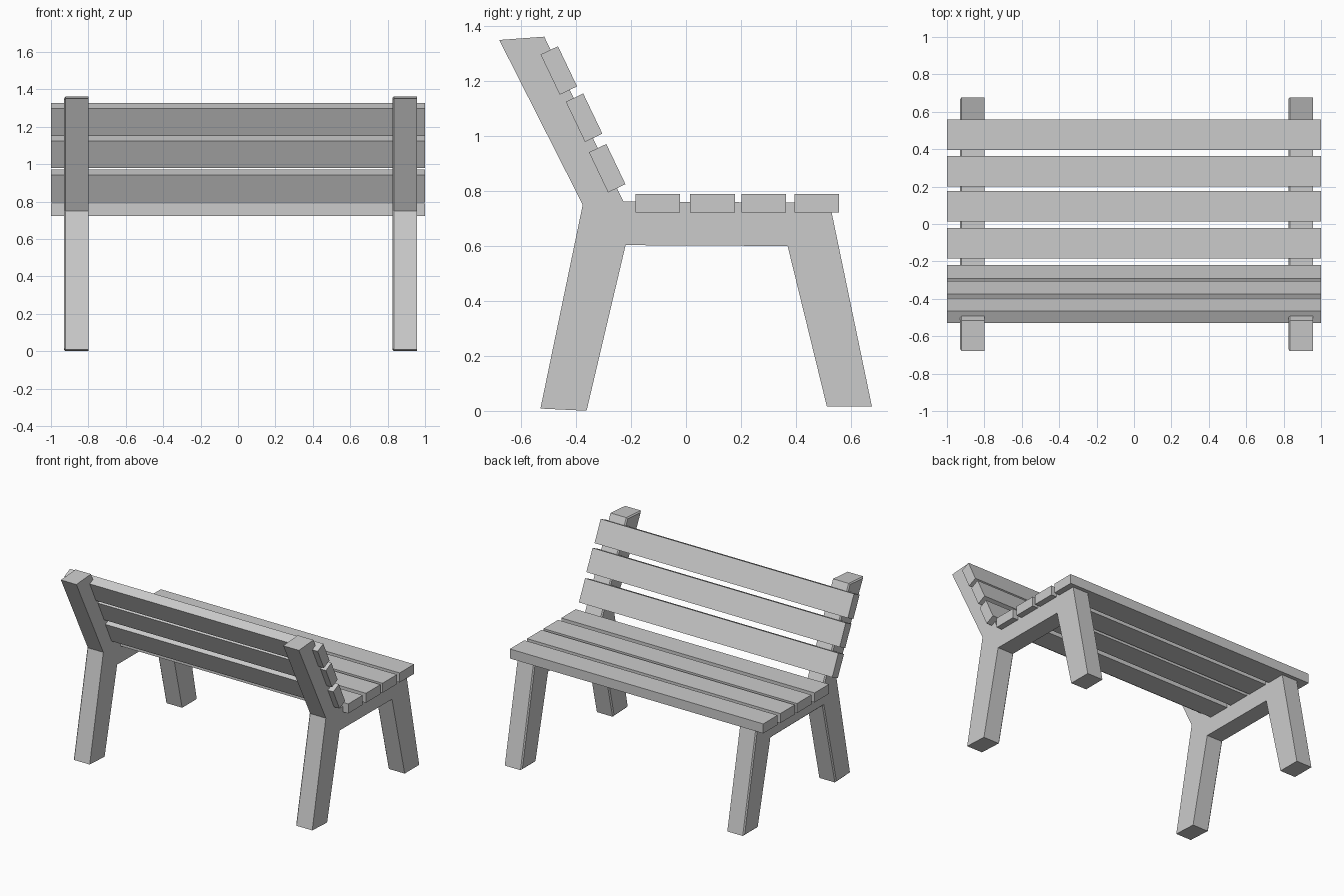
import bpy, bmesh, math

if "Cube" in bpy.data.objects:
    bpy.data.objects.remove(bpy.data.objects["Cube"])

# Side profile (y, z) shared by both end frames
PROFILE = [(-0.53, 0.008), (-0.362, 0.0), (-0.22, 0.603), (0.37, 0.60),
           (0.513, 0.015), (0.677, 0.015), (0.523, 0.757), (-0.228, 0.762),
           (-0.516, 1.362), (-0.68, 1.35), (-0.376, 0.75)]


def end_frame(name, x0, x1):
    bm = bmesh.new()
    face = bm.faces.new([bm.verts.new((x0, y, z)) for y, z in PROFILE])
    ext = bmesh.ops.extrude_face_region(bm, geom=[face], use_keep_orig=True)
    verts = [g for g in ext["geom"] if isinstance(g, bmesh.types.BMVert)]
    bmesh.ops.translate(bm, verts=verts, vec=(x1 - x0, 0, 0))
    bmesh.ops.recalc_face_normals(bm, faces=bm.faces)
    # thin chamfer around the left face
    rim = [e for e in bm.edges if all(abs(v.co.x - x0) < 1e-5 for v in e.verts)]
    bmesh.ops.bevel(bm, geom=rim, offset=0.008, segments=1, affect='EDGES')
    me = bpy.data.meshes.new(name)
    bm.to_mesh(me)
    bm.free()
    bpy.context.collection.objects.link(bpy.data.objects.new(name, me))


def slat(name, y, z, depth, height, tilt=0):
    bpy.ops.mesh.primitive_cube_add(size=1, location=(0, y, z),
                                    rotation=(math.radians(tilt), 0, 0))
    ob = bpy.context.object
    ob.name = name
    ob.scale = (2.0, depth, height)


# End frames with legs and back post
end_frame("left_frame", -0.93, -0.80)
end_frame("right_frame", 0.825, 0.957)

# Seat slats
for i, y in enumerate((-0.103, 0.096, 0.283, 0.476)):
    slat(f"seat_slat_{i + 1}", y, 0.756, 0.163, 0.068)

# Backrest slats
for i, (y, z) in enumerate(((-0.287, 0.883), (-0.371, 1.067), (-0.463, 1.239))):
    slat(f"back_slat_{i + 1}", y, z, 0.07, 0.162, 25.5)
